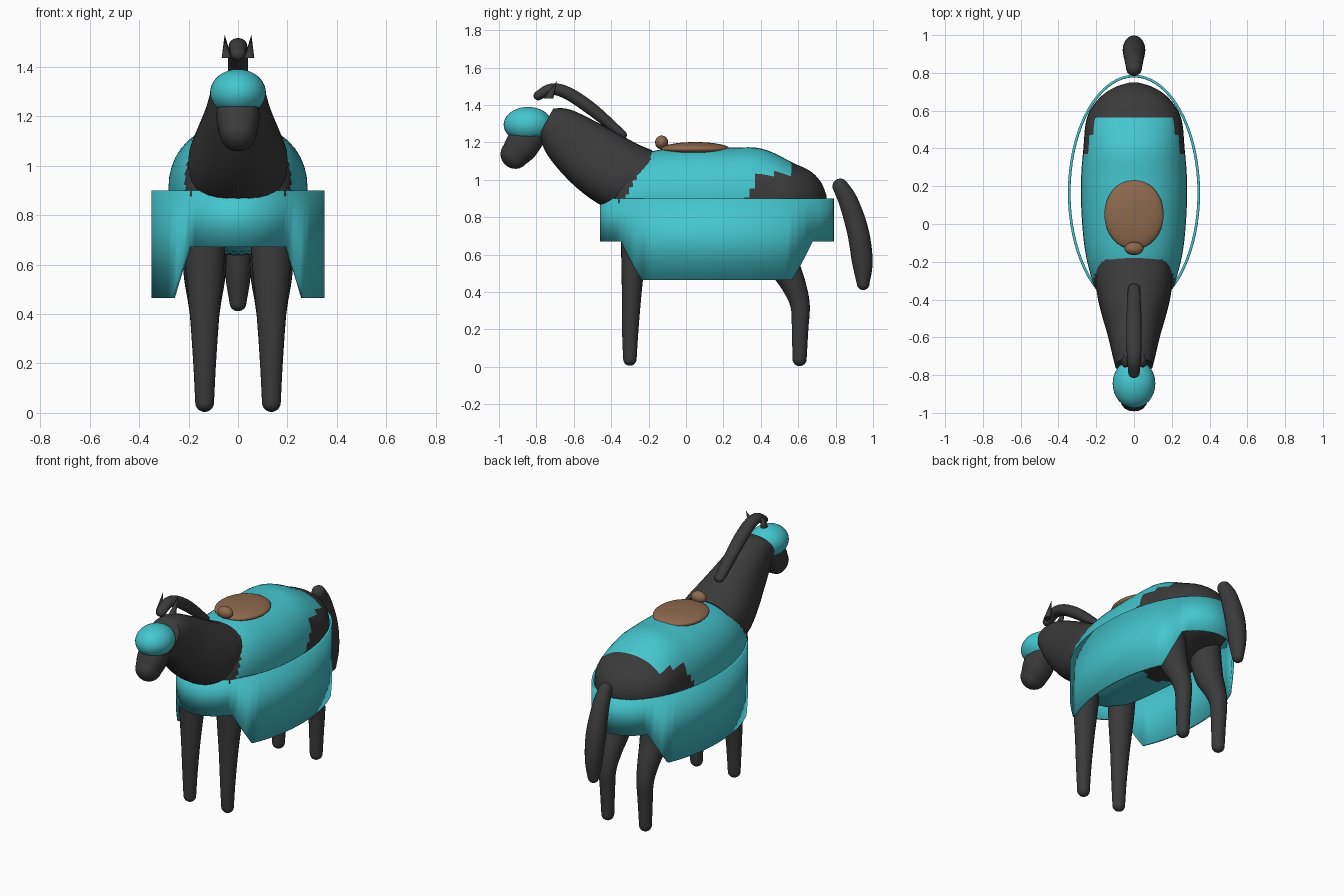
import bpy, bmesh, math
from mathutils import Vector

cube = bpy.data.objects.get("Cube")
if cube:
    bpy.data.objects.remove(cube, do_unlink=True)


def material(name, color):
    m = bpy.data.materials.new(name)
    m.use_nodes = True
    m.diffuse_color = (*color, 1)
    m.node_tree.nodes["Principled BSDF"].inputs["Base Color"].default_value = (*color, 1)
    return m


DARK = material("charcoal coat", (0.043, 0.043, 0.043))
TEAL = material("teal cloth", (0.06, 0.56, 0.62))
BROWN = material("brown leather", (0.27, 0.14, 0.075))


def finish(name, bm, mats, angle=60):
    bmesh.ops.recalc_face_normals(bm, faces=bm.faces)
    me = bpy.data.meshes.new(name)
    bm.to_mesh(me)
    bm.free()
    ob = bpy.data.objects.new(name, me)
    bpy.context.collection.objects.link(ob)
    for m in mats:
        me.materials.append(m)
    bpy.ops.object.select_all(action='DESELECT')
    ob.select_set(True)
    bpy.context.view_layer.objects.active = ob
    bpy.ops.object.shade_smooth_by_angle(angle=math.radians(angle))
    return ob


def spline(pts, steps):
    """Smooth curve through the stations."""
    v = [Vector(p) for p in pts]
    out = []
    for i in range(len(v) - 1):
        a, b, c, d = v[max(i - 1, 0)], v[i], v[i + 1], v[min(i + 2, len(v) - 1)]
        for s in range(steps):
            t = s / steps
            out.append(0.5 * (2 * b + (c - a) * t + (2 * a - 5 * b + 4 * c - d) * t * t
                              + (3 * b - a - 3 * c + d) * t ** 3))
    return out + [v[-1]]


def limb(name, pts, mats, x=0, sides=24, steps=5, power=2, rule=None, round_ends=True):
    """Loft of stations (y, z, half width, half thickness) with rounded ends."""
    st = spline(pts, steps)
    n = len(st)
    rings = []
    for i, s in enumerate(st):
        a, b = st[max(i - 1, 0)], st[min(i + 1, n - 1)]
        t = Vector((0, b[0] - a[0], b[1] - a[1])).normalized()
        rings.append((Vector((x, s[0], s[1])), t, s[2], s[3]))
    if round_ends:
        for end, sign in ((0, -1), (-1, 1)):
            c, t, w, h = rings[end]
            for k in range(1, 6):
                q = k * math.pi / 11
                ring = (c + t * sign * min(w, h) * math.sin(q), t, w * math.cos(q), h * math.cos(q))
                rings.insert(0 if sign < 0 else len(rings), ring)
    bm = bmesh.new()
    loops = []
    for c, t, w, h in rings:
        up = Vector((0, -t.z, t.y))
        loop = []
        for k in range(sides):
            q = 2 * math.pi * k / sides
            ca, sa = math.cos(q), math.sin(q)
            px = math.copysign(abs(ca) ** (2 / power), ca) * w
            pu = math.copysign(abs(sa) ** (2 / power), sa) * h
            loop.append(bm.verts.new(c + Vector((px, 0, 0)) + up * pu))
        loops.append(loop)
    for a, b in zip(loops, loops[1:]):
        for k in range(sides):
            j = (k + 1) % sides
            bm.faces.new((a[k], a[j], b[j], b[k]))
    bm.faces.new(loops[0])
    bm.faces.new(loops[-1])
    if rule:
        for f in bm.faces:
            f.material_index = rule(f.calc_center_median())
    return finish(name, bm, mats)


def ellipsoid(name, loc, radii, mat):
    bm = bmesh.new()
    bmesh.ops.create_uvsphere(bm, u_segments=32, v_segments=20, radius=1)
    for v in bm.verts:
        v.co = Vector(loc) + Vector(v.co[i] * radii[i] for i in range(3))
    return finish(name, bm, [mat])


# Body with the cloth over its back; rump and chest stay dark
def coat_rule(p):
    rump = p.y > (0.56 if p.z > 1.03 else 0.38 - 0.6 * abs(p.z - 0.98))
    chest = p.z > 0.85 and p.y < -0.17 - (1.17 - p.z) * 0.56
    return 1 if rump or chest else 0


limb("body", [(-0.42, 0.88, 0.08, 0.08), (-0.36, 0.88, 0.19, 0.18), (-0.25, 0.89, 0.235, 0.235),
              (-0.1, 0.905, 0.265, 0.26), (0.1, 0.905, 0.28, 0.268), (0.25, 0.905, 0.28, 0.268),
              (0.4, 0.905, 0.268, 0.262), (0.56, 0.9, 0.25, 0.195), (0.66, 0.9, 0.19, 0.15),
              (0.72, 0.9, 0.11, 0.09), (0.75, 0.9, 0.02, 0.02)],
     [TEAL, DARK], sides=40, power=2.15, rule=coat_rule, round_ends=False)

# Neck, head and muzzle
limb("neck", [(-0.75, 1.305, 0.1, 0.085), (-0.68, 1.265, 0.115, 0.13), (-0.57, 1.175, 0.14, 0.165),
              (-0.45, 1.085, 0.175, 0.185), (-0.34, 1.02, 0.2, 0.19), (-0.23, 0.985, 0.2, 0.18)],
     [DARK], sides=32, power=2.3, round_ends=False)
ellipsoid("head", (0, -0.845, 1.295), (0.113, 0.13, 0.095), TEAL)
limb("muzzle", [(-0.84, 1.24, 0.085, 0.09), (-0.88, 1.18, 0.086, 0.09), (-0.915, 1.135, 0.075, 0.078)],
     [DARK], power=2.3)

# Mane and tail
limb("mane", [(-0.79, 1.45, 0.03, 0.025), (-0.72, 1.485, 0.036, 0.03), (-0.63, 1.462, 0.04, 0.034),
              (-0.5, 1.375, 0.04, 0.034), (-0.34, 1.24, 0.032, 0.024)], [DARK])
limb("tail", [(0.825, 0.965, 0.042, 0.042), (0.87, 0.88, 0.05, 0.052), (0.92, 0.72, 0.06, 0.058),
              (0.943, 0.56, 0.052, 0.055), (0.947, 0.445, 0.034, 0.034)], [DARK])

# Ears and legs, one of each per side
for side, sx in (("left", 1), ("right", -1)):
    bm = bmesh.new()
    bmesh.ops.create_cone(bm, cap_ends=True, segments=12, radius1=1, radius2=0, depth=1)
    for v in bm.verts:
        h = v.co.z + 0.5
        v.co = Vector((sx * (0.046 + 0.008 * h) + v.co.x * 0.02,
                       -0.735 + 0.045 * h + v.co.y * 0.026, 1.435 + 0.095 * h))
    finish(side + "_ear", bm, [DARK], 40)
    limb(side + "_front_leg", [(-0.3, 0.042, 0.038, 0.036), (-0.298, 0.2, 0.046, 0.044),
                               (-0.29, 0.4, 0.06, 0.053), (-0.28, 0.62, 0.08, 0.067),
                               (-0.27, 0.8, 0.085, 0.08)], [DARK], x=sx * 0.135)
    limb(side + "_back_leg", [(0.607, 0.042, 0.038, 0.038), (0.61, 0.2, 0.045, 0.044),
                              (0.61, 0.33, 0.052, 0.052), (0.575, 0.44, 0.066, 0.066),
                              (0.52, 0.56, 0.085, 0.085), (0.48, 0.75, 0.095, 0.1)],
         [DARK], x=sx * 0.135)

# Open oval skirt, hanging lower along both flanks
SEGMENTS = 72
bm = bmesh.new()
rows = []
for i in range(SEGMENTS):
    q = 2 * math.pi * i / SEGMENTS
    x, y = 0.35 * math.sin(q), 0.165 + 0.625 * math.cos(q)
    flank = math.degrees(math.asin(min(1, abs(math.sin(q)))))
    drop = min(1, max(0, (flank - 35) / 15))
    rows.append((bm.verts.new((x, y, 0.9)), bm.verts.new((x, y, 0.67 - 0.205 * drop))))
for i in range(SEGMENTS):
    a, b = rows[i], rows[(i + 1) % SEGMENTS]
    bm.faces.new((a[0], a[1], b[1], b[0]))
skirt = finish("cloth_skirt", bm, [TEAL], 40)
solid = skirt.modifiers.new("thickness", 'SOLIDIFY')
solid.thickness = 0.014
solid.offset = -1

# Saddle with its pommel
ellipsoid("saddle", (0, 0.05, 1.165), (0.157, 0.185, 0.037), BROWN)
ellipsoid("saddle_pommel", (0, -0.13, 1.2), (0.05, 0.035, 0.037), BROWN)
